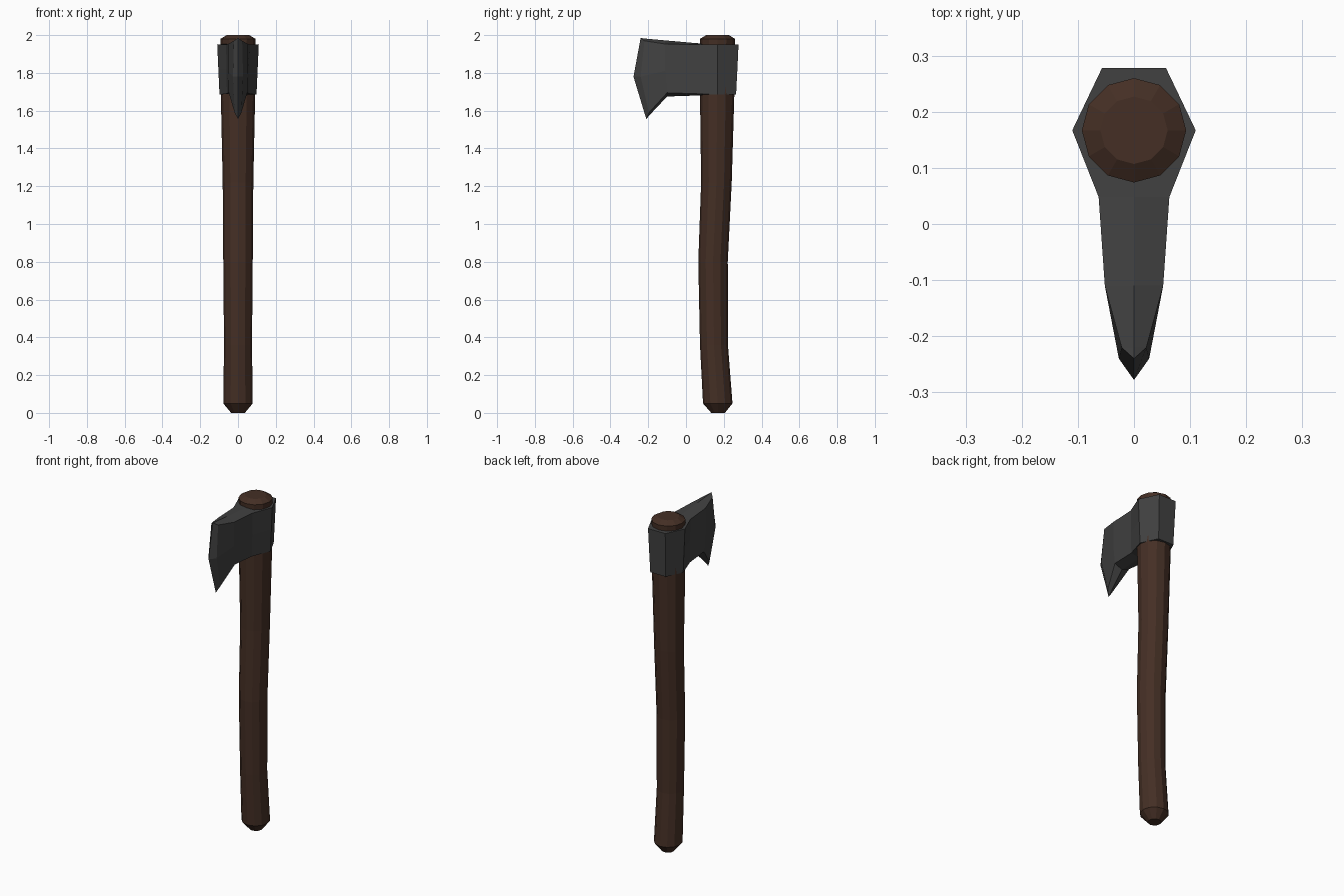
import bpy, bmesh, math

if "Cube" in bpy.data.objects:
    bpy.data.objects.remove(bpy.data.objects["Cube"])


def material(name, rgb):
    m = bpy.data.materials.new(name)
    m.diffuse_color = (*rgb, 1)
    m.use_nodes = True
    m.node_tree.nodes["Principled BSDF"].inputs["Base Color"].default_value = m.diffuse_color
    return m


def loft(name, rings, mat, cap_start=True, cap_end=True):
    """Skin a series of closed rings with flat faces."""
    bm = bmesh.new()
    loops = [[bm.verts.new(p) for p in ring] for ring in rings]
    n = len(loops[0])
    for a, b in zip(loops, loops[1:]):
        for i in range(n):
            j = (i + 1) % n
            bm.faces.new((a[i], a[j], b[j], b[i]))
    if cap_start:
        bm.faces.new(loops[0])
    if cap_end:
        bm.faces.new(loops[-1])
    bmesh.ops.remove_doubles(bm, verts=bm.verts, dist=0.0005)
    bmesh.ops.recalc_face_normals(bm, faces=bm.faces)
    me = bpy.data.meshes.new(name)
    bm.to_mesh(me)
    bm.free()
    me.materials.append(mat)
    ob = bpy.data.objects.new(name, me)
    bpy.context.collection.objects.link(ob)
    return ob


wood = material("dark wood", (0.058, 0.028, 0.018))
steel = material("dark steel", (0.053, 0.053, 0.053))

# Curved twelve-sided handle: (height, centre y, radius)
path = [(0.005, 0.17, 0.036), (0.05, 0.168, 0.078), (0.36, 0.148, 0.074),
        (0.80, 0.143, 0.078), (1.22, 0.161, 0.081), (1.69, 0.165, 0.091),
        (1.955, 0.167, 0.092), (1.98, 0.167, 0.093), (2.0, 0.167, 0.06)]
path[0] = (0.0, 0.17, 0.036)
handle = loft("handle", [[(r * math.sin(k * math.pi / 6), cy + r * math.cos(k * math.pi / 6), z)
                          for k in range(12)] for z, cy, r in path], wood)


# Axe head: each cross-section has top, middle and bottom (y, half width),
# then z of ridge top, side top, middle, side bottom, ridge bottom
def section(top, mid, bot, zs):
    (yt, wt), (ym, wm), (yb, wb) = top, mid, bot
    half = [(wt, yt, zs[1]), (wm, ym, zs[2]), (wb, yb, zs[3])]
    other = [(-x, y, z) for x, y, z in reversed(half)]
    ridge_top_y = yt
    return [(0, ridge_top_y, zs[0])] + half + [(0, yb, zs[4])] + other


socket_z = (1.95, 1.95, 1.82, 1.685, 1.685)
head = loft("axe_head", [
    section((0.278, 0.057), (0.272, 0.054), (0.265, 0.051), socket_z),
    section((0.167, 0.110), (0.167, 0.104), (0.167, 0.098), socket_z),
    section((0.048, 0.063), (0.048, 0.061), (0.048, 0.059),
            (1.958, 1.95, 1.82, 1.69, 1.68)),
    section((-0.11, 0.052), (-0.11, 0.052), (-0.10, 0.049),
            (1.972, 1.953, 1.81, 1.695, 1.675)),
    section((-0.22, 0.022), (-0.24, 0.027), (-0.196, 0.018),
            (1.982, 1.97, 1.78, 1.59, 1.573)),
    section((-0.24, 0), (-0.278, 0), (-0.21, 0),
            (1.985, 1.985, 1.78, 1.555, 1.555)),
], steel, cap_end=False)
